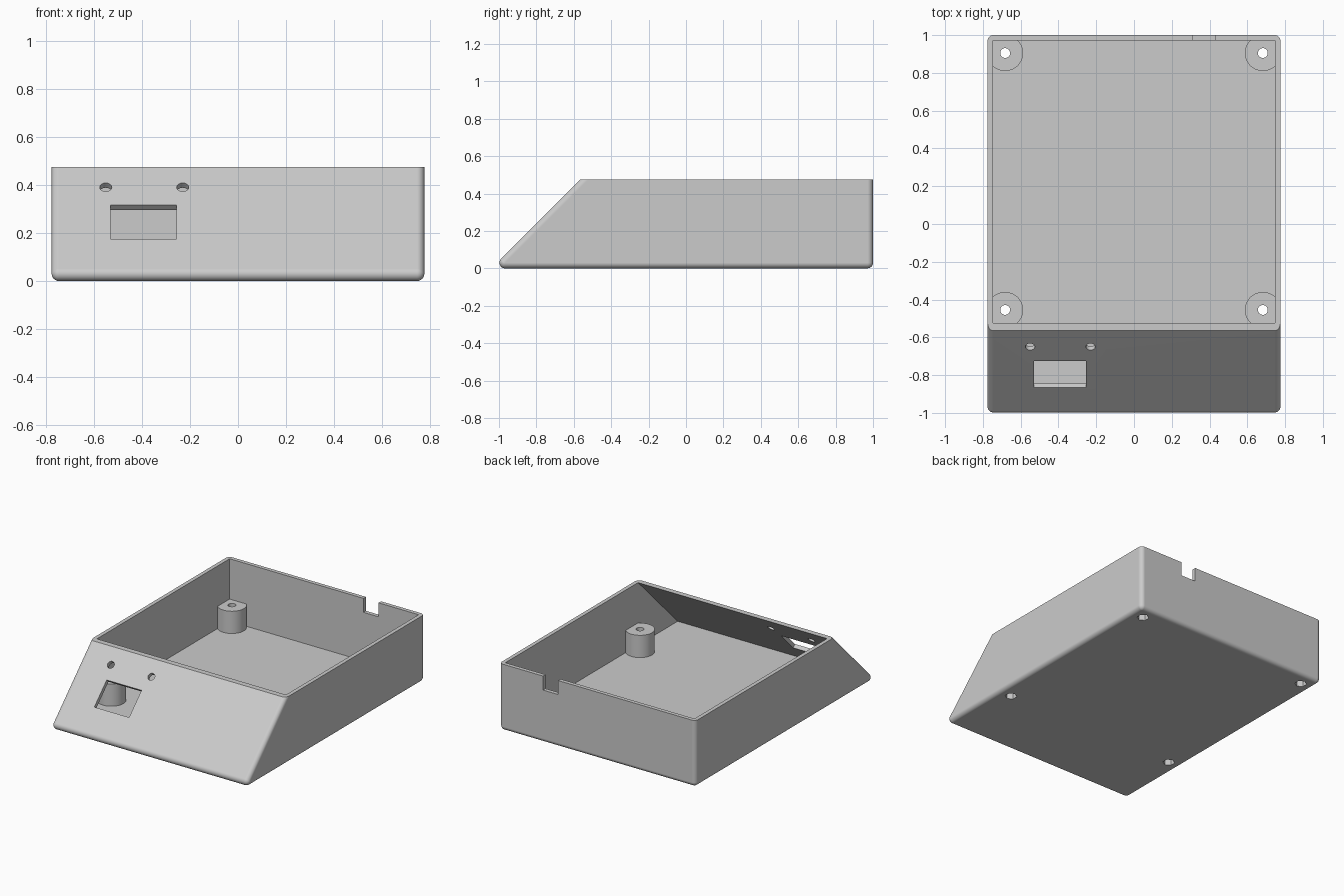
import bpy, bmesh, math
from mathutils import Matrix, Vector

cube = bpy.data.objects.get("Cube")
if cube:
    bpy.data.objects.remove(cube)

HALF_X, TOP, WALL, ROUND = 0.775, 0.475, 0.028, 0.03
ABOVE = 0.7                      # height the raw solids reach before trimming
SLOPE_Y = 1.04                   # outer sloped face lies on z = y + SLOPE_Y
POSTS = [(sx * 0.682, y) for sx in (-1, 1) for y in (-0.455, 0.905)]

grey = bpy.data.materials.new("light_grey_plastic")
grey.use_nodes = True
grey.diffuse_color = (0.6, 0.6, 0.6, 1)
grey.node_tree.nodes["Principled BSDF"].inputs["Base Color"].default_value = grey.diffuse_color


def make(name, bm):
    bmesh.ops.recalc_face_normals(bm, faces=bm.faces)
    mesh = bpy.data.meshes.new(name)
    bm.to_mesh(mesh)
    bm.free()
    mesh.materials.append(grey)
    obj = bpy.data.objects.new(name, mesh)
    bpy.context.collection.objects.link(obj)
    return obj


def cylinder(name, x, y, z0, z1, radius, sides=48):
    bm = bmesh.new()
    bmesh.ops.create_cone(bm, cap_ends=True, segments=sides, radius1=radius, radius2=radius,
                          depth=z1 - z0, matrix=Matrix.Translation((x, y, (z0 + z1) / 2)))
    return make(name, bm)


def box(name, size, matrix):
    bm = bmesh.new()
    bmesh.ops.create_cube(bm, size=1, matrix=matrix @ Matrix.Diagonal((*size, 1)))
    return make(name, bm)


def cut(target, tool):
    mod = target.modifiers.new("cut", 'BOOLEAN')
    mod.operation, mod.solver, mod.object = 'DIFFERENCE', 'EXACT', tool
    bpy.context.view_layer.objects.active = target
    bpy.ops.object.modifier_apply(modifier=mod.name)
    bpy.data.objects.remove(tool)


# Outer body: hull around corner spheres, trimmed flat at the rim
bm = bmesh.new()
shift = ROUND * math.sqrt(2) - SLOPE_Y
for z in (ROUND, ABOVE):
    for x in (ROUND - HALF_X, HALF_X - ROUND):
        for y in (z + shift, 1 - ROUND):
            bmesh.ops.create_uvsphere(bm, u_segments=32, v_segments=16, radius=ROUND,
                                      matrix=Matrix.Translation((x, y, z)))
hull = bmesh.ops.convex_hull(bm, input=bm.verts)
junk = {g for key in ("geom_interior", "geom_unused") for g in hull[key]}
bmesh.ops.delete(bm, geom=[g for g in junk if isinstance(g, bmesh.types.BMVert)], context='VERTS')
bmesh.ops.bisect_plane(bm, geom=bm.verts[:] + bm.edges[:] + bm.faces[:],
                       plane_co=(0, 0, TOP), plane_no=(0, 0, 1), clear_outer=True)
bmesh.ops.holes_fill(bm, edges=[e for e in bm.edges if e.is_boundary], sides=0)
bmesh.ops.dissolve_limit(bm, angle_limit=0.01, verts=bm.verts[:], edges=bm.edges[:])
body = make("enclosure_body", bm)

# Cavity with the same sloped front, leaving the screw posts standing
bm = bmesh.new()
inner_slope = WALL * math.sqrt(2) - SLOPE_Y
profile = [(WALL + inner_slope, WALL), (1 - WALL, WALL), (1 - WALL, ABOVE), (ABOVE + inner_slope, ABOVE)]
side = bm.faces.new([bm.verts.new((WALL - HALF_X, y, z)) for y, z in profile])
ext = bmesh.ops.extrude_face_region(bm, geom=[side])["geom"]
bmesh.ops.translate(bm, vec=(2 * (HALF_X - WALL), 0, 0),
                    verts=[g for g in ext if isinstance(g, bmesh.types.BMVert)])
cavity = make("cavity", bm)
for x, y in POSTS:
    cut(cavity, cylinder("post", x, y, -0.1, 0.187, 0.095))
cut(body, cavity)

# Screw holes with hexagonal pockets underneath
for x, y in POSTS:
    cut(body, cylinder("screw_hole", x, y, -0.1, 0.3, 0.026, 32))
    cut(body, cylinder("nut_pocket", x, y, -0.1, 0.06, 0.04, 6))

# Display window and two indicator holes, square to the sloped face
tilt = Matrix.Rotation(math.radians(45), 4, 'X')


def on_slope(x, z):
    return Matrix.Translation((x, z - SLOPE_Y, z)) @ tilt


cut(body, box("window_cut", (0.275, 0.198, 0.12), on_slope(-0.3925, 0.245)))
for x in (-0.55, -0.23):
    hole = cylinder("indicator_cut", 0, 0, -0.06, 0.06, 0.025, 32)
    hole.data.transform(on_slope(x, 0.39))
    cut(body, hole)

# Cable notch in the back rim
cut(body, box("notch_cut", (0.12, 0.12, 0.2), Matrix.Translation((0.37, 1, TOP))))

# Smooth rounded edges, crisp cut edges
bpy.ops.object.select_all(action='DESELECT')
body.select_set(True)
bpy.context.view_layer.objects.active = body
bpy.ops.object.shade_smooth_by_angle(angle=math.radians(30))
weighted = body.modifiers.new("flat_panels", 'WEIGHTED_NORMAL')
weighted.keep_sharp = True
